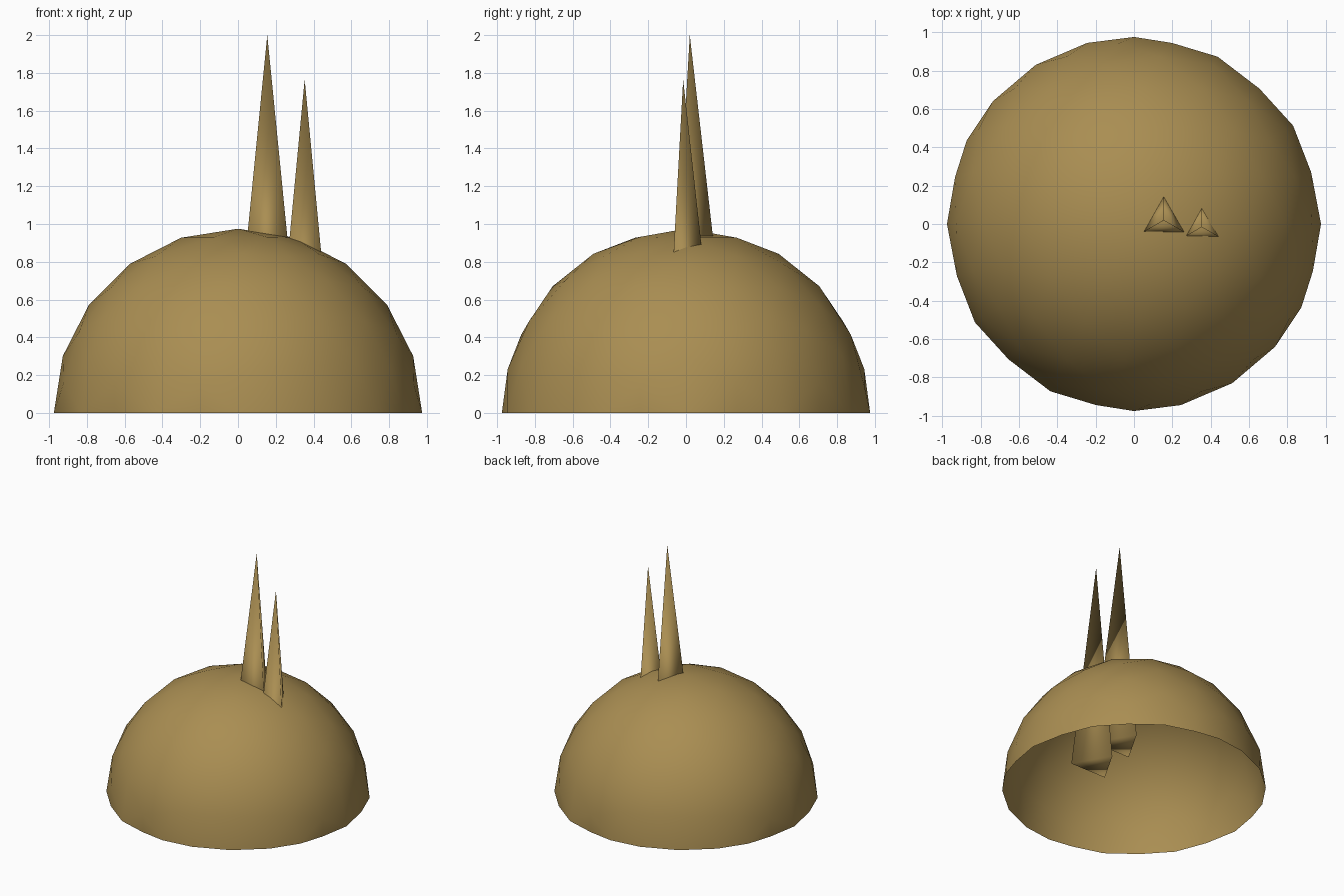
import bpy, bmesh, math

if "Cube" in bpy.data.objects:
    bpy.data.objects.remove(bpy.data.objects["Cube"])

tan = bpy.data.materials.new("tan")
tan.diffuse_color = (0.40, 0.27, 0.085, 1)
tan.use_nodes = True
tan.node_tree.nodes["Principled BSDF"].inputs["Base Color"].default_value = tan.diffuse_color


def finish(obj, name):
    obj.name = name
    obj.data.materials.append(tan)
    obj.data.shade_smooth()


# Open dome: faceted sphere lying on its side, cut at the ground
bpy.ops.mesh.primitive_ico_sphere_add(subdivisions=3, radius=0.975, rotation=(math.pi / 2, 0, 0))
dome = bpy.context.object
bpy.ops.object.transform_apply(location=False, rotation=True, scale=False)
bm = bmesh.new()
bm.from_mesh(dome.data)
bmesh.ops.bisect_plane(bm, geom=bm.verts[:] + bm.edges[:] + bm.faces[:], dist=1e-4,
                       plane_co=(0, 0, 0), plane_no=(0, 0, 1), clear_inner=True)
bm.to_mesh(dome.data)
bm.free()
finish(dome, "dome")


# Three-sided spikes running down through the dome
def spike(name, x, y, tip, radius, height=1.69):
    bpy.ops.mesh.primitive_cone_add(vertices=3, radius1=radius, radius2=0, depth=height,
                                    location=(x, y, tip - height / 2))
    finish(bpy.context.object, name)


spike("tall_spike", 0.155, 0.02, 2.0, 0.194)
spike("short_spike", 0.353, -0.015, 1.765, 0.186)
